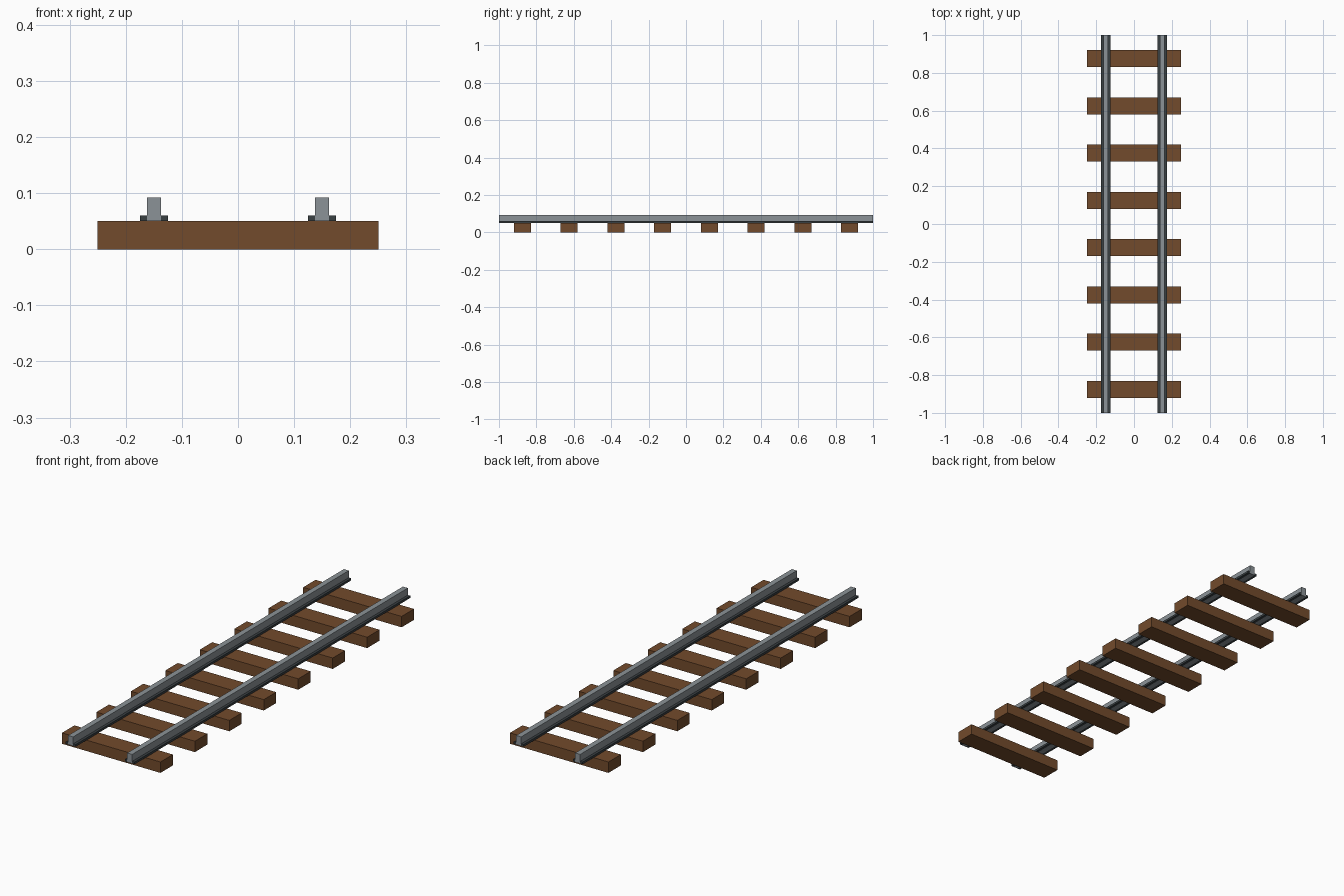
import bpy

if "Cube" in bpy.data.objects:
    bpy.data.objects.remove(bpy.data.objects["Cube"])


def material(name, color):
    m = bpy.data.materials.new(name)
    m.diffuse_color = color
    m.use_nodes = True
    m.node_tree.nodes["Principled BSDF"].inputs["Base Color"].default_value = m.diffuse_color
    return m


wood = material("wood", (0.17, 0.07, 0.025, 1))
steel = material("steel", (0.26, 0.29, 0.31, 1))
dark_steel = material("dark_steel", (0.04, 0.05, 0.055, 1))


def box(name, x, y, z, mat):
    """Box spanning the (min, max) pairs x, y, z."""
    spans = (x, y, z)
    bpy.ops.mesh.primitive_cube_add(size=1, location=[(a + b) / 2 for a, b in spans])
    ob = bpy.context.object
    ob.name = name
    ob.scale = [b - a for a, b in spans]
    bpy.ops.object.transform_apply(location=False, rotation=False, scale=True)
    ob.data.materials.append(mat)
    return ob


# Eight evenly spaced wooden sleepers
for i in range(8):
    y = -0.875 + 0.25 * i
    box(f"sleeper_{i + 1}", (-0.25, 0.25), (y - 0.045, y + 0.045), (0, 0.05), wood)

# Two rails: light upright head with a dark foot flange on each side
for side, cx in (("left", -0.15), ("right", 0.15)):
    box(f"{side}_rail_head", (cx - 0.0125, cx + 0.0125), (-1, 1), (0.05, 0.092), steel)
    box(f"{side}_rail_flange_a", (cx - 0.025, cx - 0.0125), (-1, 1), (0.05, 0.06), dark_steel)
    box(f"{side}_rail_flange_b", (cx + 0.0125, cx + 0.025), (-1, 1), (0.05, 0.06), dark_steel)
